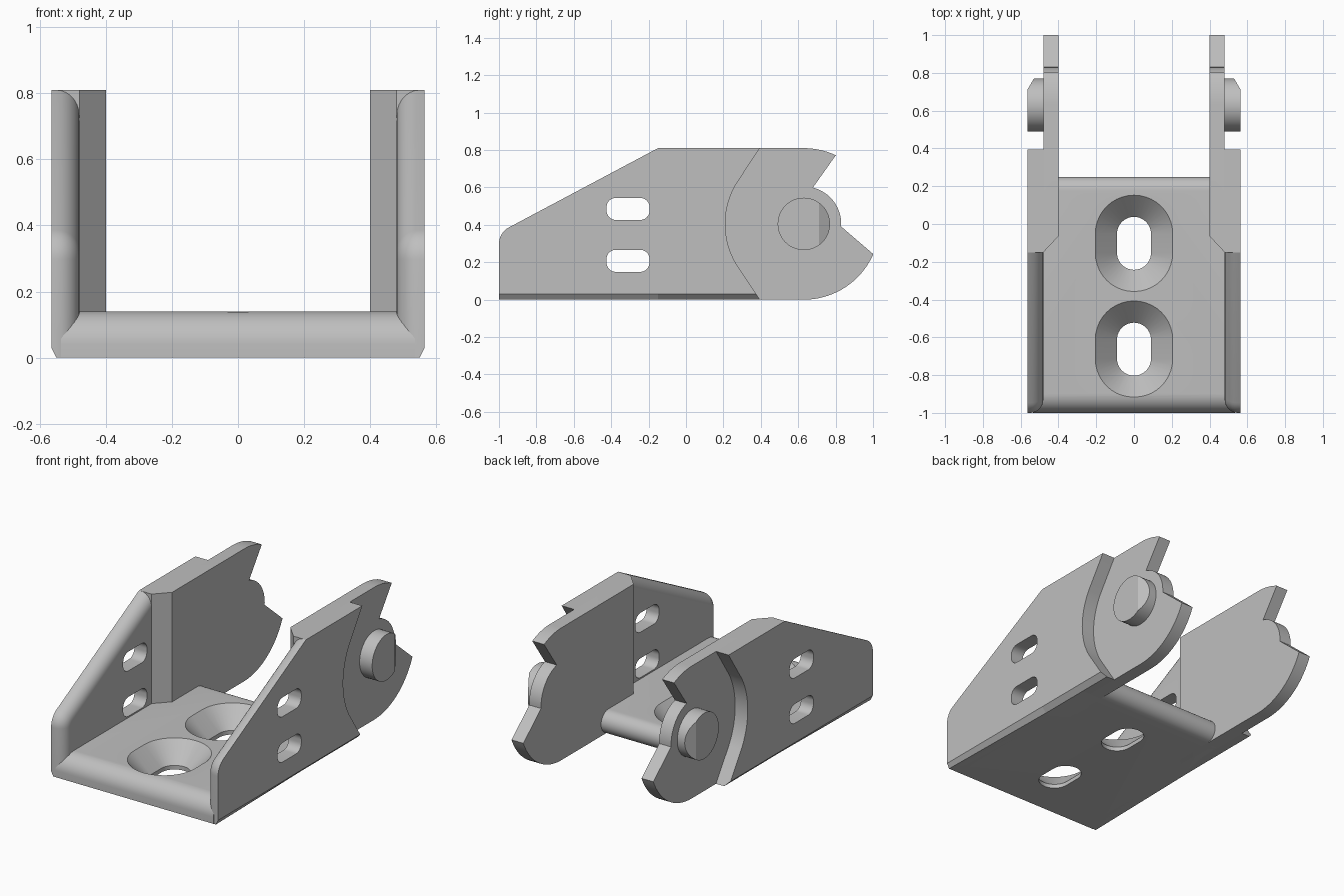
import bpy, bmesh
from math import cos, sin, radians, pi
from mathutils import Vector

cube = bpy.data.objects.get("Cube")
if cube:
    bpy.data.objects.remove(cube)

steel = bpy.data.materials.new("grey steel")
steel.use_nodes = True
GREY = (0.52, 0.52, 0.52, 1)
steel.diffuse_color = GREY
steel.node_tree.nodes["Principled BSDF"].inputs["Base Color"].default_value = GREY

INNER, STEP, OUTER = 0.40, 0.48, 0.565     # plate inside, plate outside, wall outside
TOP, FLOOR, SHOULDER = 0.81, 0.14, -0.15
PIVOT = (0.63, 0.405)


def arc(c, r, a0, a1, n=12):
    """Points on an arc, angles in degrees."""
    angles = [radians(a0 + (a1 - a0) * i / n) for i in range(n + 1)]
    return [(c[0] + r * cos(a), c[1] + r * sin(a)) for a in angles]


def rounded_box(cy, cz, hy, hz, r):
    pts = []
    for i, (sy, sz) in enumerate([(1, 1), (-1, 1), (-1, -1), (1, -1)]):
        pts += arc((cy + sy * (hy - r), cz + sz * (hz - r)), r, 90 * i, 90 * i + 90, 10)
    return pts


def loft(rings):
    """Closed solid through rings with equal point counts."""
    bm = bmesh.new()
    loops = [[bm.verts.new(p) for p in ring] for ring in rings]
    n = len(loops[0])
    for a, b in zip(loops, loops[1:]):
        for i in range(n):
            j = (i + 1) % n
            bm.faces.new((a[i], a[j], b[j], b[i]))
    bm.faces.new(loops[0][::-1])
    bm.faces.new(loops[-1])
    bmesh.ops.recalc_face_normals(bm, faces=bm.faces[:])
    return bm


def prism(pts, x0, x1):
    return loft([[(x, y, z) for y, z in pts] for x in (x0, x1)])


def bevel(bm, test, offset, segments):
    edges = [e for e in bm.edges if all(test(v.co) for v in e.verts)]
    bmesh.ops.bevel(bm, geom=edges, offset=offset, segments=segments,
                    profile=0.5, affect='EDGES', clamp_overlap=False)


def make(name, bm, mirror=False, cutters=()):
    bmesh.ops.recalc_face_normals(bm, faces=bm.faces[:])
    mesh = bpy.data.meshes.new(name)
    bm.to_mesh(mesh)
    bm.free()
    mesh.materials.append(steel)
    ob = bpy.data.objects.new(name, mesh)
    bpy.context.collection.objects.link(ob)
    bpy.ops.object.select_all(action='DESELECT')
    ob.select_set(True)
    bpy.context.view_layer.objects.active = ob
    if mirror:
        ob.modifiers.new("both_sides", 'MIRROR').use_mirror_merge = False
    for cutter in cutters:
        mod = ob.modifiers.new("cut", 'BOOLEAN')
        mod.operation, mod.solver, mod.object = 'DIFFERENCE', 'EXACT', cutter
    for mod in list(ob.modifiers):
        bpy.ops.object.modifier_apply(modifier=mod.name)
    bpy.ops.object.shade_smooth_by_angle(angle=radians(25))
    return ob


def near(a, b):
    return abs(a - b) < 1e-4


# Cutters: countersunk floor slots and side wall slots
sinks, slots = [], []
for cy in (-0.1025, -0.6625):
    rings = [[(x, y, z) for x, y in rounded_box(0, cy, r, r + 0.05, r - 0.0005)]
             for z, r in ((-0.05, 0.09), (0.025, 0.09), (FLOOR + 0.02, 0.225))]
    sinks.append(make("floor_slot_cutter", loft(rings)))
for cz in (0.2075, 0.485):
    slots.append(make("wall_slot_cutter",
                      prism(rounded_box(-0.31, cz, 0.115, 0.059, 0.05), -0.7, 0.7)))

# Floor with rounded front lip and half-round back edge
floor = [(-1, 0)] + arc((-0.9, FLOOR - 0.1), 0.1, 180, 90)
floor += arc((0.18, FLOOR / 2), FLOOR / 2, 90, -90, 16)
make("floor", prism(floor, -0.535, 0.535), cutters=sinks)

# Sloped side walls: rounded inner rim, chamfered bottom edge
wall = [(-1, 0)] + arc((-0.9, 0.298), 0.1, 180, 118, 8) + [(SHOULDER, TOP), (SHOULDER, 0)]
bm = prism(wall, STEP, OUTER)
rim = [e for e in bm.edges
       if all(near(v.co.x, STEP) for v in e.verts)
       and not all(near(v.co.z, 0) for v in e.verts)
       and not all(near(v.co.y, SHOULDER) for v in e.verts)]
bmesh.ops.bevel(bm, geom=rim, offset=0.07, segments=7, profile=0.5,
                affect='EDGES', clamp_overlap=False)
bevel(bm, lambda c: near(c.x, OUTER) and near(c.z, 0), 0.03, 1)
make("side_walls", bm, mirror=True, cutters=slots)

# Thick shoulder blocks ending in a curved step around the pivot
block = [(SHOULDER, 0), (SHOULDER, TOP), (0.395, TOP)]
block += arc(PIVOT, 0.42, 149, 211, 20) + [(0.395, 0)]
bm = prism(block, STEP, OUTER)
bevel(bm, lambda c: near(c.x, OUTER) and near(c.z, 0), 0.03, 1)
make("shoulder_blocks", bm, mirror=True)

# Hinge plates with notched round nose and angled front face
plate = [(SHOULDER, 0), (SHOULDER, TOP)] + arc(PIVOT, 0.405, 90, 65, 8)
plate += arc(PIVOT, 0.2, 76, -4, 16) + arc(PIVOT, 0.405, -23.5, -90, 18)
bm = prism(plate, INNER, STEP)
for v in bm.verts:
    if near(v.co.x, INNER) and near(v.co.y, SHOULDER):
        v.co.y += 0.085
make("hinge_plates", bm, mirror=True)

# Pivot pins with a slanted cut at the back
bm = prism(arc(PIVOT, 0.14, 0, 352.5, 47), STEP - 0.01, OUTER)
cut = bmesh.ops.bisect_plane(bm, geom=bm.verts[:] + bm.edges[:] + bm.faces[:],
                             plane_co=(OUTER, 0.71, 0), plane_no=(0.06, 0.035, 0),
                             clear_outer=True)
bmesh.ops.holes_fill(bm, edges=[e for e in bm.edges if e.is_boundary], sides=0)
make("pivot_pins", bm, mirror=True)

for cutter in sinks + slots:
    bpy.data.objects.remove(cutter)
